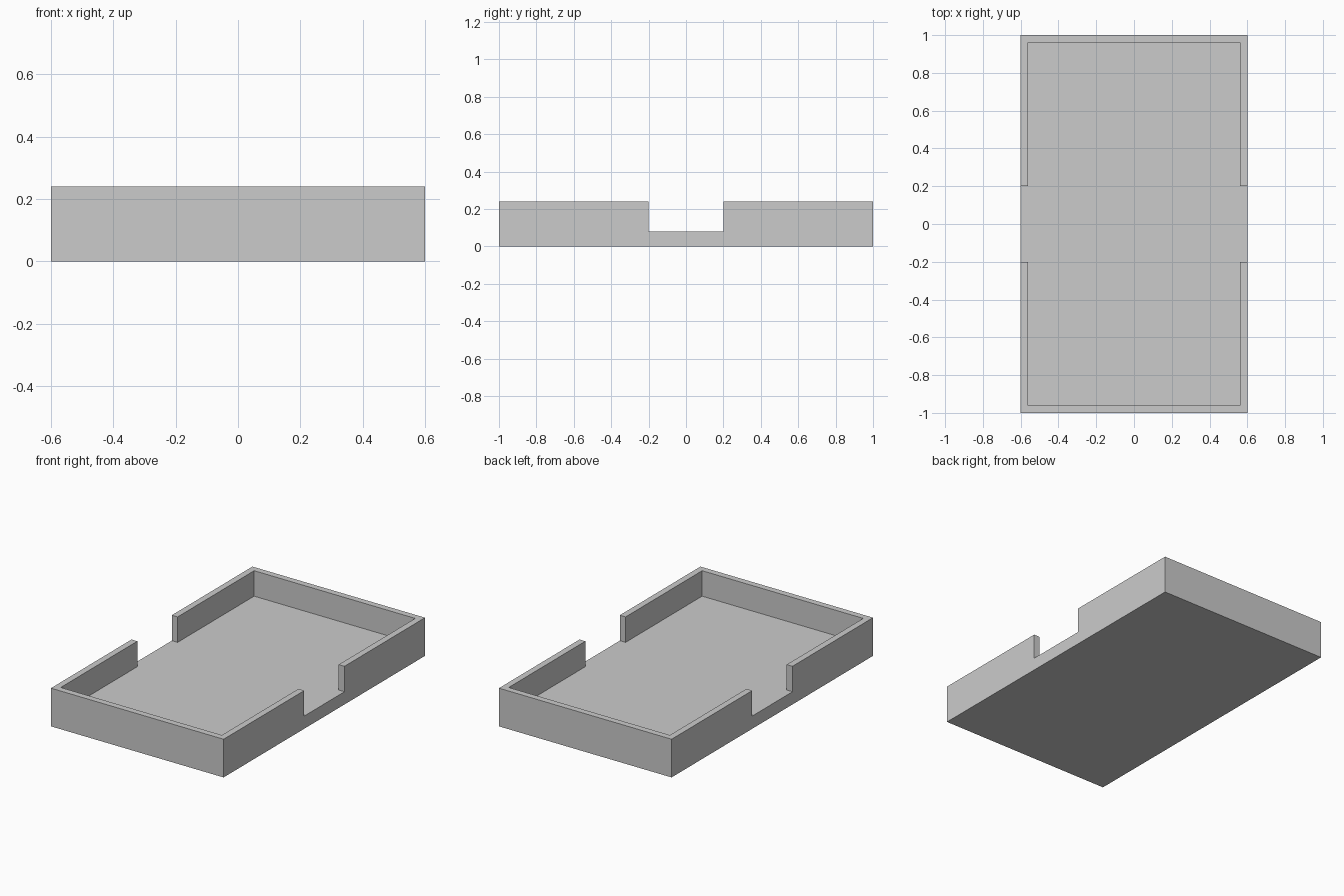
import bpy, bmesh
from mathutils import Vector

if "Cube" in bpy.data.objects:
    bpy.data.objects.remove(bpy.data.objects["Cube"])

W, L, GAP, T = 0.6, 1.0, 0.2, 0.04   # half width, half length, half gap, wall thickness
FLOOR, TOP = 0.08, 0.24


def prism(name, outline, z0, z1):
    """Extrude a flat outline from z0 up to z1 as a closed solid."""
    bm = bmesh.new()
    face = bm.faces.new([bm.verts.new((x, y, z0)) for x, y in outline])
    ext = bmesh.ops.extrude_face_region(bm, geom=[face], use_keep_orig=True)
    verts = [g for g in ext["geom"] if isinstance(g, bmesh.types.BMVert)]
    bmesh.ops.translate(bm, verts=verts, vec=Vector((0, 0, z1 - z0)))
    bmesh.ops.recalc_face_normals(bm, faces=bm.faces)
    mesh = bpy.data.meshes.new(name)
    bm.to_mesh(mesh)
    bm.free()
    obj = bpy.data.objects.new(name, mesh)
    bpy.context.collection.objects.link(obj)
    return obj


# Floor slab
prism("tray_floor", [(-W, -L), (W, -L), (W, L), (-W, L)], 0, FLOOR)

# U-shaped rim at the front, mirrored to the back, leaving a gap in each side
rim = prism("tray_rim", [(-W, -L), (W, -L), (W, -GAP), (W - T, -GAP),
                         (W - T, -L + T), (-W + T, -L + T),
                         (-W + T, -GAP), (-W, -GAP)], FLOOR, TOP)
mirror = rim.modifiers.new("mirror_to_back", 'MIRROR')
mirror.use_axis = (False, True, False)
mirror.use_mirror_merge = False
